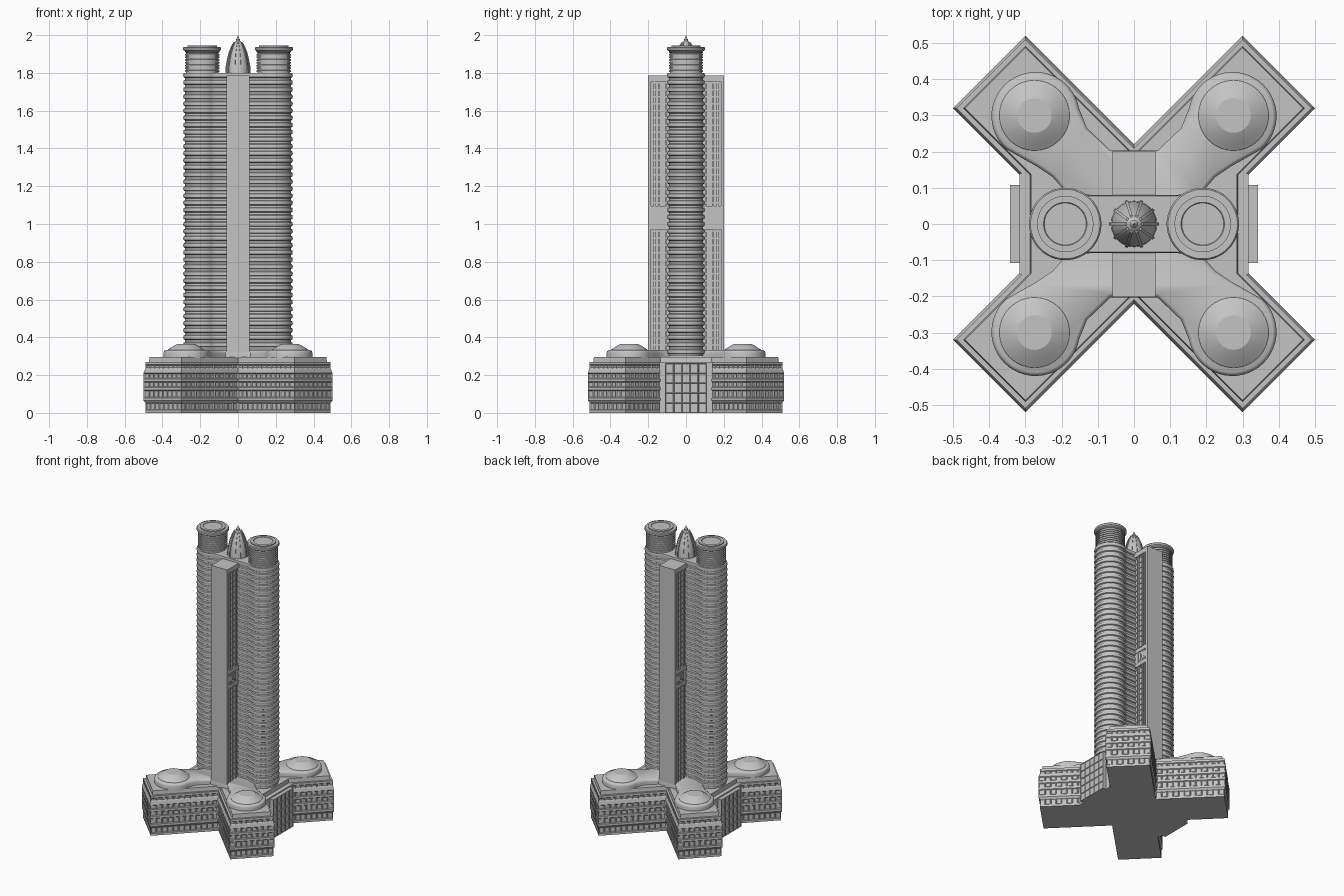
import bpy, bmesh, math
from mathutils import Vector, Matrix

cube = bpy.data.objects.get("Cube")
if cube:
    bpy.data.objects.remove(cube, do_unlink=True)

stone = bpy.data.materials.new("pale_grey_stone")
stone.use_nodes = True
stone.diffuse_color = (0.55, 0.55, 0.55, 1)
stone.node_tree.nodes["Principled BSDF"].inputs["Base Color"].default_value = stone.diffuse_color


def finish(name, bm, smooth=None):
    bmesh.ops.recalc_face_normals(bm, faces=bm.faces)
    mesh = bpy.data.meshes.new(name)
    bm.to_mesh(mesh)
    bm.free()
    mesh.materials.append(stone)
    if smooth:
        mesh.shade_smooth()
        mesh.set_sharp_from_angle(angle=math.radians(smooth))
    ob = bpy.data.objects.new(name, mesh)
    bpy.context.collection.objects.link(ob)
    return ob


def offset(outline, d):
    """Move a counter-clockwise outline outward by d with mitred corners."""
    out = []
    for i, p in enumerate(outline):
        a = (p - outline[i - 1]).normalized()
        b = (outline[(i + 1) % len(outline)] - p).normalized()
        na, nb = Vector((a.y, -a.x)), Vector((b.y, -b.x))
        out.append(p + (na + nb) * d / max(0.3, 1 + na.dot(nb)))
    return out


def stack(outline, levels):
    """Loft an outline through (height, outward offset) levels and cap it."""
    bm = bmesh.new()
    rings = [[bm.verts.new((p.x, p.y, z)) for p in offset(outline, d)] for z, d in levels]
    n = len(outline)
    for lo, hi in zip(rings, rings[1:]):
        for i in range(n):
            j = (i + 1) % n
            bm.faces.new((lo[i], lo[j], hi[j], hi[i]))
    bm.faces.new(rings[0][::-1])
    bm.faces.new(rings[-1])
    return bm


def arc(cx, cy, r, a0, a1, n):
    return [Vector((cx + r * math.cos(math.radians(a0 + (a1 - a0) * i / n)),
                    cy + r * math.sin(math.radians(a0 + (a1 - a0) * i / n)))) for i in range(n + 1)]


def mirror_quadrant(quad):
    """Complete a first-quadrant outline across both axes."""
    half = quad + [Vector((-p.x, p.y)) for p in reversed(quad) if p.x > 0]
    return half + [Vector((-p.x, -p.y)) for p in half if p.y > 0]


def add_box(bm, x0, x1, y0, y1, z0, z1):
    m = Matrix.Translation(((x0 + x1) / 2, (y0 + y1) / 2, (z0 + z1) / 2))
    bmesh.ops.create_cube(bm, size=1, matrix=m @ Matrix.Diagonal((x1 - x0, y1 - y0, z1 - z0, 1)))


def inset_windows(bm, rows, border, depth):
    faces = [f for f in bm.faces if abs(f.normal.z) < 0.4
             and any(a < f.calc_center_median().z < b for a, b in rows)]
    bmesh.ops.inset_individual(bm, faces=faces, thickness=border, depth=-depth)


# Cross-shaped podium with recessed windows
corners = mirror_quadrant([Vector(p) for p in ((0.3, 0.13), (0.49, 0.32), (0.3, 0.51), (0, 0.21))])
walls = []
for a, b in zip(corners, corners[1:] + corners[:1]):
    n = max(1, round((b - a).length / 0.034))
    walls += [a.lerp(b, i / n) for i in range(n)]
bm = stack(walls, [(0, 0), (0.015, 0), (0.055, 0), (0.065, 0.007), (0.08, 0.007), (0.12, 0.007),
                   (0.135, 0.007), (0.165, 0.007), (0.18, 0.007), (0.21, 0.007),
                   (0.23, 0.002), (0.235, 0), (0.255, 0), (0.27, 0)])
bm.normal_update()
inset_windows(bm, [(0.015, 0.055), (0.08, 0.12), (0.135, 0.165), (0.18, 0.21), (0.235, 0.255)], 0.006, 0.005)
finish("podium", bm)
finish("podium_roof", stack(corners, [(0.26, -0.012), (0.297, -0.016)]))

# Side entrances with a panelled front
for side, label in ((1, "left"), (-1, "right")):
    bm = bmesh.new()
    xs = sorted((side * 0.27, side * 0.316))
    add_box(bm, *xs, -0.14, 0.14, 0, 0.27)
    finish(label + "_entrance_frame", bm)
    bm = bmesh.new()
    add_box(bm, *sorted((side * 0.28, side * 0.342)), -0.108, 0.108, 0, 0.262)
    face = [f for f in bm.faces if f.calc_center_median().x * side > 0.33]
    bmesh.ops.subdivide_edges(bm, edges=face[0].edges, cuts=4, use_grid_fill=True)
    bm.normal_update()
    panels = [f for f in bm.faces if f.normal.x * side > 0.9]
    bmesh.ops.inset_individual(bm, faces=panels, thickness=0.004, depth=-0.004)
    finish(label + "_entrance", bm)

# Raised roof deck with round lobes
deck = [Vector((0.19, 0.09)), Vector((0.225, 0.13)), Vector((0.27, 0.16))]
deck += arc(0.272, 0.298, 0.122, -48, 170, 28) + [Vector((0.13, 0.265)), Vector((0.065, 0.203))]
finish("roof_deck", stack(mirror_quadrant(deck), [(0.29, 0), (0.318, 0), (0.327, -0.003), (0.332, -0.01)]), 40)

# Shallow domes on the lobes
for x in (-0.275, 0.275):
    for y in (-0.3, 0.3):
        bm = stack(arc(x, y, 0.1, 0, 348.75, 31),
                   [(0.325, 0), (0.335, -0.004), (0.347, -0.022), (0.358, -0.04), (0.364, -0.052)])
        finish("roof_dome", bm, 25)

# Twin-lobed tower with a rounded balcony band on every floor
plan = arc(0.19, 0, 0.094, 0, 126, 22) + [Vector((0.115, 0.074)), Vector((0.06, 0.074))]
plan = mirror_quadrant(plan)
FLOORS, BASE, ROOF = 40, 0.3, 1.8
step = (ROOF - BASE) / FLOORS
levels = []
for i in range(FLOORS):
    z = BASE + i * step
    levels += [(z + step * t, d) for t, d in ((0, -0.003), (0.3, -0.003), (0.4, 0.004), (0.65, 0.006), (0.9, 0.004))]
levels += [(ROOF - 0.002, 0.004), (ROOF, 0.003)]
finish("tower", stack(plan, levels), 30)

# Ribbed crowns on both lobes
for x in (-0.19, 0.19):
    levels = [(1.79, 0)]
    for i in range(8):
        z = 1.8 + i * 0.0145
        levels += [(z, -0.004), (z + 0.005, -0.004), (z + 0.006, 0.001), (z + 0.013, 0.001)]
    levels += [(1.917, 0.004), (1.921, 0.01), (1.933, 0.01), (1.938, 0.006),
               (1.938, -0.012), (1.945, -0.012), (1.945, -0.03), (1.941, -0.032)]
    finish("tower_crown", stack(arc(x, 0, 0.09, 0, 352.5, 47), levels), 30)

# Front and back fins with recessed, ribbed sides
for s, label in ((-1, "front"), (1, "back")):
    bm = bmesh.new()

    def part(half, y0, y1, z0, z1):
        add_box(bm, -half, half, *sorted((s * y0, s * y1)), z0, z1)

    part(0.048, 0.06, 0.19, 0.3, 1.76)
    part(0.06, 0.184, 0.202, 0.3, 1.76)
    for y in (0.1, 0.14, 0.162):
        part(0.058, y, y + 0.009, 0.3, 1.76)
    for z in (0.97, 1.07):
        part(0.06, 0.08, 0.2, z, z + 0.025)
    part(0.054, 0.07, 0.19, 0.995, 1.07)
    part(0.06, 0.06, 0.202, 1.755, 1.787)
    for i in range(FLOORS - 1):
        z = 0.32 + i * step
        part(0.052, 0.07, 0.186, z, z + 0.008)
    # Octagonal openings between the two bands
    for y in (0.125, 0.155, 0.178):
        m = Matrix.Translation((0, s * y, 1.033)) @ Matrix.Rotation(math.pi / 2, 4, "Y")
        m = m @ Matrix.Diagonal((2.6, 1, 1, 1)) @ Matrix.Rotation(math.pi / 8, 4, "Z")
        bmesh.ops.create_cone(bm, cap_ends=True, segments=8, radius1=0.01, radius2=0.01, depth=0.118, matrix=m)
    finish(label + "_fin", bm)

# Bullet-shaped spire with vertical ribs
R = 0.064
profile = [(1.79, R), (1.83, 0.062), (1.87, 0.055), (1.91, 0.045), (1.94, 0.033), (1.962, 0.021),
           (1.968, 0.012), (1.978, 0.012), (1.984, 0.006), (2.0, 0.001)]
finish("spire", stack(arc(0, 0, R, 0, 345, 23), [(z, (r - R)) for z, r in profile]), 35)
bm = bmesh.new()
for k in range(10):
    turn = Matrix.Rotation(k * math.tau / 10, 3, "Z")
    rings = [[bm.verts.new(turn @ Vector((r + dx, dy, z))) for dx, dy in
              ((-0.004, -0.004), (0.004, -0.004), (0.004, 0.004), (-0.004, 0.004))] for z, r in profile[:6]]
    for lo, hi in zip(rings, rings[1:]):
        for i in range(4):
            bm.faces.new((lo[i], lo[i - 1], hi[i - 1], hi[i]))
    bm.faces.new(rings[0])
    bm.faces.new(rings[-1])
finish("spire_ribs", bm)
